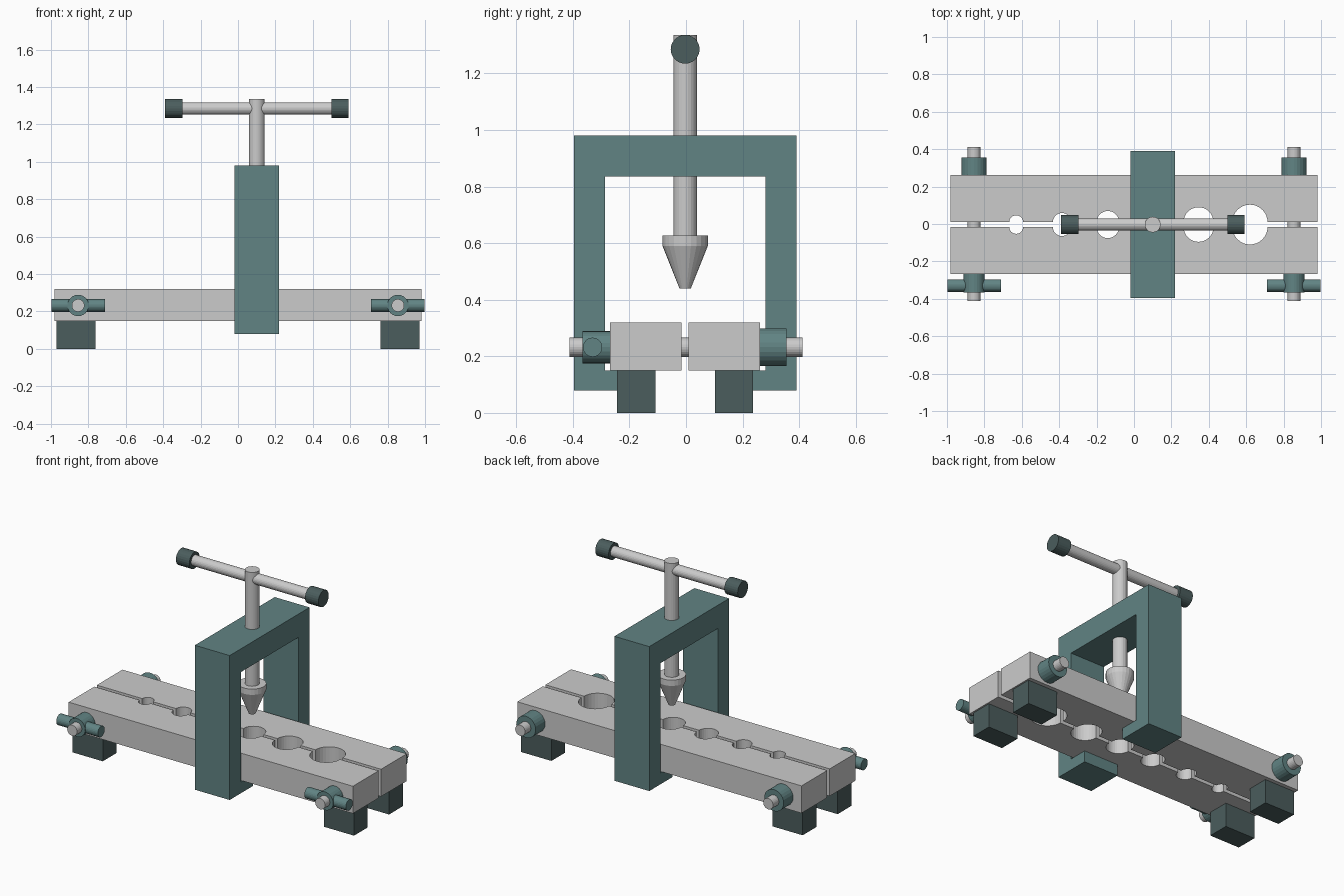
import bpy, bmesh
from math import pi, sin, cos
from mathutils import Matrix, Vector

if "Cube" in bpy.data.objects:
    bpy.data.objects.remove(bpy.data.objects["Cube"])

YC = -0.003          # centre line of the tool in y
SCREW_X = 0.10


def material(name, rgb):
    m = bpy.data.materials.new(name)
    m.diffuse_color = (*rgb, 1)
    m.use_nodes = True
    m.node_tree.nodes["Principled BSDF"].inputs["Base Color"].default_value = m.diffuse_color
    return m


TEAL = material("teal_paint", (0.12, 0.23, 0.23))
DARK = material("dark_rubber", (0.07, 0.11, 0.11))
STEEL = None


def finish(name, bm, mat):
    bmesh.ops.recalc_face_normals(bm, faces=bm.faces)
    me = bpy.data.meshes.new(name)
    bm.to_mesh(me)
    bm.free()
    ob = bpy.data.objects.new(name, me)
    bpy.context.collection.objects.link(ob)
    if mat:
        me.materials.append(mat)
    return ob


def box(name, x, y, z, mat):
    bm = bmesh.new()
    bmesh.ops.create_cube(bm, size=1)
    for v in bm.verts:
        v.co = [(a + b) / 2 + c * (b - a) for (a, b), c in zip((x, y, z), v.co)]
    return finish(name, bm, mat)


def rod(name, start, end, r1, mat, r2=None, sides=24):
    """Cylinder or cone between two points."""
    a, b = Vector(start), Vector(end)
    d = b - a
    turn = d.to_track_quat('Z', 'Y').to_matrix().to_4x4()
    bm = bmesh.new()
    bmesh.ops.create_cone(bm, cap_ends=True, segments=sides, radius1=r1,
                          radius2=r1 if r2 is None else r2, depth=d.length,
                          matrix=Matrix.Translation((a + b) / 2) @ turn)
    return finish(name, bm, mat)


def prism(name, points, offset, mat):
    """Extrude a closed outline of 3D points."""
    bm = bmesh.new()
    face = bm.faces.new([bm.verts.new(p) for p in points])
    new = bmesh.ops.extrude_face_region(bm, geom=[face])["geom"]
    # the starting face stays as the cap of the solid
    bmesh.ops.translate(bm, vec=offset, verts=[g for g in new if isinstance(g, bmesh.types.BMVert)])
    return finish(name, bm, mat)


# Two clamp bars, each with half of the graded tube holes
HOLES = [(-0.63, 0.037), (-0.385, 0.049), (-0.14, 0.06),
         (0.10, 0.07), (0.345, 0.08), (0.62, 0.094)]
for side, s in (("front", -1), ("back", 1)):
    inner, outer = YC + s * 0.0125, YC + s * 0.265
    pts = [(-0.98, outer, 0.15), (-0.98, inner, 0.15)]
    for hx, r in HOLES:
        for i in range(17):
            a = pi * i / 16
            pts.append((hx - r * cos(a), inner + s * r * sin(a), 0.15))
    pts += [(0.98, inner, 0.15), (0.98, outer, 0.15)]
    prism(side + "_clamp_bar", pts, (0, 0, 0.17), STEEL)

    # Feet
    for end, e in (("left", -1), ("right", 1)):
        box(f"{side}_{end}_foot", sorted((e * 0.762, e * 0.97)),
            sorted((YC + s * 0.105, YC + s * 0.24)), (0, 0.15), DARK)

# Yoke with lips hooking under the bars
half = [(0.393, 0.98), (0.393, 0.08), (0.165, 0.08), (0.165, 0.15),
        (0.284, 0.15), (0.284, 0.835)]
outline = half + [(-y, z) for y, z in reversed(half)]
prism("yoke", [(-0.02, YC + y, z) for y, z in outline], (0.24, 0, 0), TEAL)

# Bolts, round nuts and wing nuts
for end, x in (("left", -0.855), ("right", 0.855)):
    z = 0.232
    rod(end + "_bolt", (x, -0.412, z), (x, 0.412, z), 0.034, STEEL)
    rod(end + "_nut", (x, 0.26, z), (x, 0.355, z), 0.067, TEAL)
    rod(end + "_wing_nut_hub", (x, -0.365, z), (x, -0.267, z), 0.057, TEAL)
    rod(end + "_wing_nut_bar", (x - 0.143, -0.33, z), (x + 0.143, -0.33, z), 0.034, TEAL)

# Forcing screw with flaring cone
rod("screw", (SCREW_X, YC, 0.6), (SCREW_X, YC, 1.335), 0.042, STEEL)
rod("cone_collar", (SCREW_X, YC, 0.59), (SCREW_X, YC, 0.626), 0.08, STEEL)
rod("flaring_cone", (SCREW_X, YC, 0.59), (SCREW_X, YC, 0.44), 0.08, STEEL, 0.02)

# T-handle with end caps
rod("handle", (-0.32, YC, 1.285), (0.52, YC, 1.285), 0.033, STEEL)
rod("handle_left_cap", (-0.39, YC, 1.285), (-0.298, YC, 1.285), 0.051, DARK)
rod("handle_right_cap", (0.5, YC, 1.285), (0.592, YC, 1.285), 0.051, DARK)
